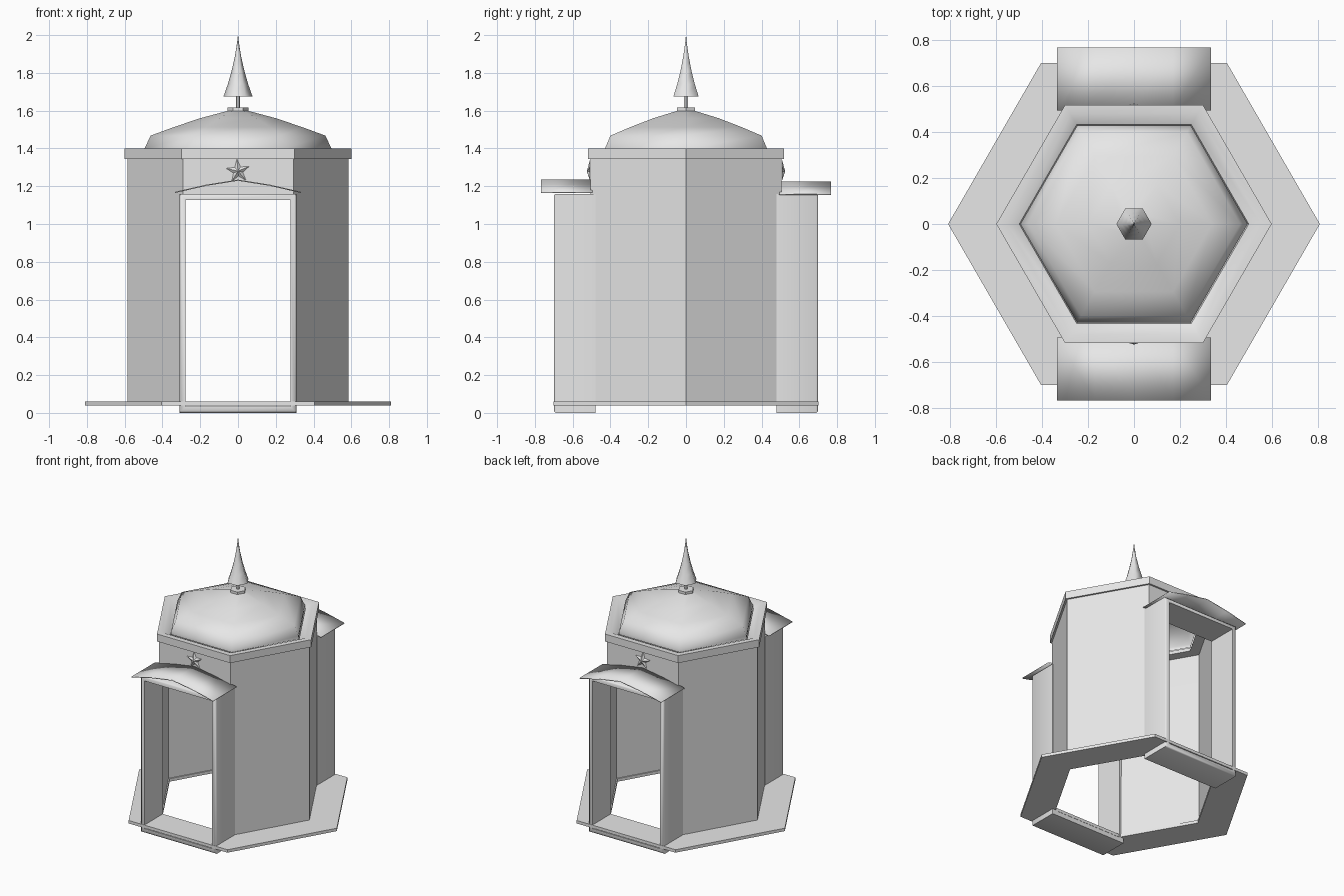
import bpy, bmesh, math
from mathutils import Vector

cube = bpy.data.objects.get("Cube")
if cube:
    bpy.data.objects.remove(cube, do_unlink=True)

GREY = (0.8, 0.8, 0.8, 1)
stone = bpy.data.materials.new("light_grey")
stone.use_nodes = True
stone.diffuse_color = GREY
stone.node_tree.nodes["Principled BSDF"].inputs["Base Color"].default_value = GREY


def finish(name, bm, smooth=0):
    """Turn a bmesh into a grey object, smooth below the given angle."""
    mesh = bpy.data.meshes.new(name)
    bm.to_mesh(mesh)
    bm.free()
    mesh.materials.append(stone)
    ob = bpy.data.objects.new(name, mesh)
    bpy.context.collection.objects.link(ob)
    if smooth:
        bpy.ops.object.select_all(action='DESELECT')
        ob.select_set(True)
        bpy.context.view_layer.objects.active = ob
        bpy.ops.object.shade_smooth_by_angle(angle=math.radians(smooth))
    return ob


def bridge(rings, closed):
    """Skin a list of equal point loops."""
    bm = bmesh.new()
    loops = [[bm.verts.new(p) for p in ring] for ring in rings]
    n = len(loops[0])
    pairs = list(zip(loops, loops[1:]))
    if closed:
        pairs.append((loops[-1], loops[0]))
    for low, high in pairs:
        for k in range(n):
            j = (k + 1) % n
            bm.faces.new((low[k], low[j], high[j], high[k]))
    if closed:
        bmesh.ops.recalc_face_normals(bm, faces=bm.faces)
    return bm


def hexagonal(profile, closed=False):
    """Sweep (radius, z) points round six sides, corners on the x axis."""
    angles = [math.radians(60 * k) for k in range(6)]
    return bridge([[(r * math.cos(a), r * math.sin(a), z) for a in angles]
                   for r, z in profile], closed)


def thicken(ob, depth):
    mod = ob.modifiers.new("thickness", 'SOLIDIFY')
    mod.thickness = depth
    mod.offset = -1


# Ground ring, open in the middle
finish("base_ring", hexagonal([(0.81, 0.038), (0.81, 0.06), (0.56, 0.06), (0.56, 0.038)], True))

# Walls, with a doorway left open at the front and back
bm = hexagonal([(0.585, 0.05), (0.585, 1.13), (0.585, 1.35)])
doors = [f for f in bm.faces
         if abs(f.calc_center_median().x) < 0.1 and f.calc_center_median().z < 1]
bmesh.ops.delete(bm, geom=doors, context='FACES')
thicken(finish("walls", bm), 0.015)

# Cornice with a gutter behind its rim
finish("cornice", hexagonal([(0.57, 1.345), (0.6, 1.345), (0.6, 1.4), (0.555, 1.4),
                             (0.5, 1.375), (0.49, 1.345)], True), 40)

# Roof dome
finish("dome", hexagonal([(0.495, 1.375), (0.495, 1.4), (0.462, 1.468), (0.34, 1.513),
                          (0.2, 1.56), (0.05, 1.6), (0.001, 1.602)]), 60)

# Finial: collar, stem and tapering spire
finish("finial_collar", hexagonal([(0.001, 1.595), (0.055, 1.595), (0.055, 1.617), (0.001, 1.617)]))
finish("finial_stem", hexagonal([(0.011, 1.61), (0.011, 1.69)]))
finish("finial_spire", hexagonal([(0.001, 1.675), (0.077, 1.675), (0.054, 1.74), (0.034, 1.81),
                                  (0.016, 1.89), (0.005, 1.96), (0.0005, 2.0)]), 62)


def porch(side, s, lift):
    # Deep rectangular door surround with a chamfered face
    section = [(0, 0.48), (0, 0.69), (0.01, 0.7), (0.033, 0.7), (0.033, 0.48)]
    rings = []
    for inset, y in section:
        w, low, high = 0.31 - inset, inset, 1.16 - inset
        rings.append([(-w, s * y, low), (w, s * y, low), (w, s * y, high), (-w, s * y, high)])
    finish(side + "_door_surround", bridge(rings, True), 50)

    # Low gabled canopy
    bm = bmesh.new()
    outline = [(-0.335, 1.16), (-0.17, 1.198), (0, 1.225), (0.17, 1.198), (0.335, 1.16)]
    rows = [[bm.verts.new((x, s * y, z + lift)) for x, z in outline] for y in (0.495, 0.768)]
    for k in range(len(outline) - 1):
        bm.faces.new((rows[0][k], rows[0][k + 1], rows[1][k + 1], rows[1][k]))
    bmesh.ops.recalc_face_normals(bm, faces=bm.faces)
    for f in bm.faces:
        f.normal_update()
        if f.normal.z < 0:
            f.normal_flip()
    thicken(finish(side + "_canopy", bm, 40), 0.006)

    # Raised five-pointed star above the door
    bm = bmesh.new()
    hub = Vector((0, s * 0.507, 1.28))
    rim = []
    for k in range(10):
        a = math.radians(36 * k + 95)
        r = 0.026 if k % 2 else 0.065
        rim.append(bm.verts.new(hub + Vector((r * math.cos(a), 0, r * math.sin(a)))))
    tip = bm.verts.new(hub + Vector((0, s * 0.018, 0)))
    for k in range(10):
        bm.faces.new((rim[k], rim[(k + 1) % 10], tip))
    bm.faces.new(rim)
    bmesh.ops.recalc_face_normals(bm, faces=bm.faces)
    finish(side + "_star", bm)


porch("front", -1, 0.01)
porch("back", 1, 0)
